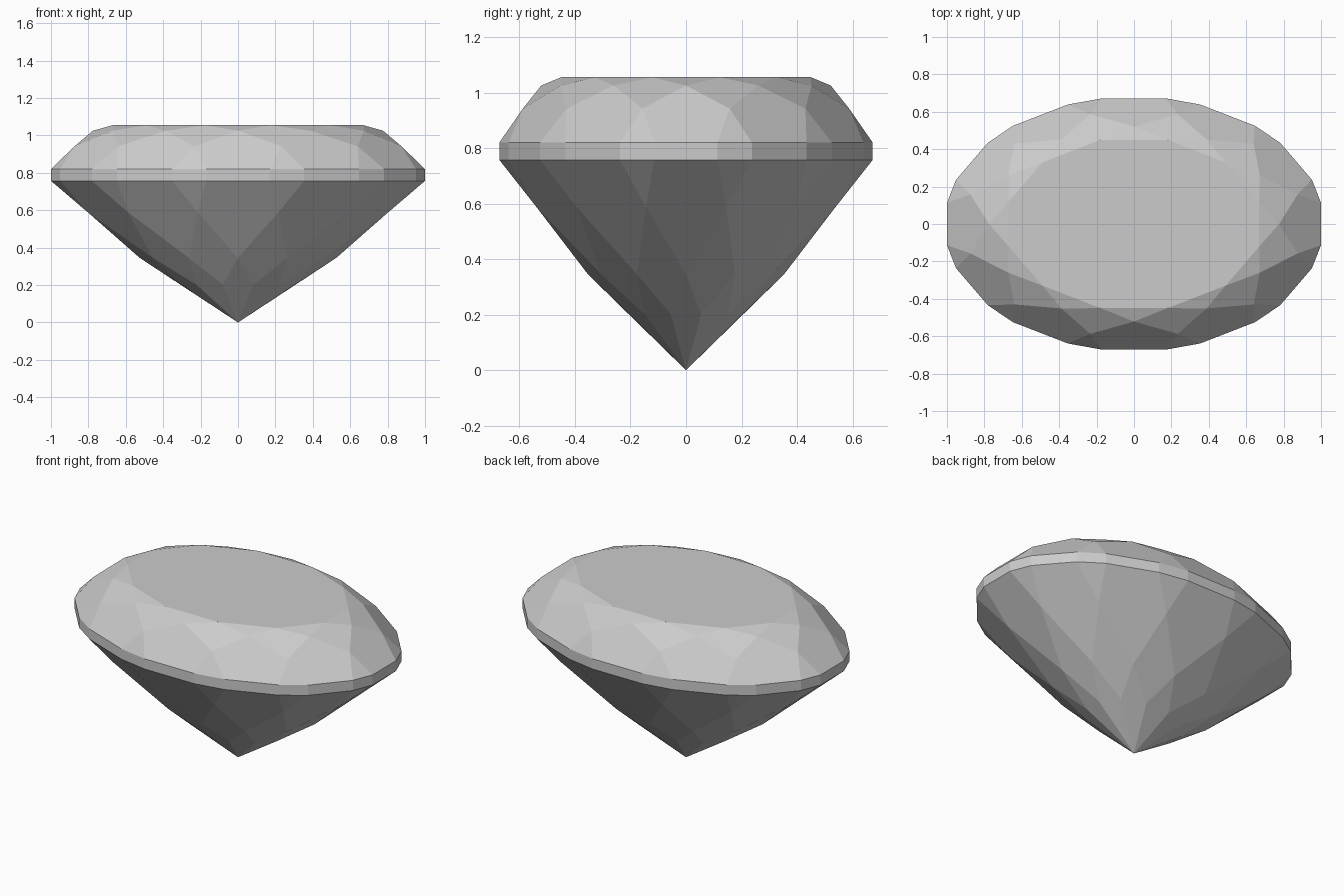
import bpy
import bmesh
from math import sin, cos, radians

cube = bpy.data.objects.get("Cube")
if cube:
    bpy.data.objects.remove(cube, do_unlink=True)

SIDES = 12
STEP = 360 / SIDES
HALF = STEP / 2
LONG = 9.6            # half angle of a long girdle facet
DEPTH = 0.672         # the oval's depth relative to its width
GIRDLE_R, GIRDLE_TOP, GIRDLE_LOW = 1.0142, 0.82, 0.757

stone = bpy.data.materials.new("pale_grey_stone")
stone.use_nodes = True
GREY = (0.6, 0.6, 0.6, 1)
stone.diffuse_color = GREY
stone.node_tree.nodes["Principled BSDF"].inputs["Base Color"].default_value = GREY


def ring(bm, radius, z, offset):
    """One vertex per sector on an oval."""
    angles = [radians(i * STEP + offset) for i in range(SIDES)]
    return [bm.verts.new((radius * sin(a), -radius * DEPTH * cos(a), z)) for a in angles]


def girdle_rings(bm, z):
    return ring(bm, GIRDLE_R, z, -LONG), ring(bm, GIRDLE_R, z, LONG)


def finish(name, bm):
    bmesh.ops.recalc_face_normals(bm, faces=bm.faces)
    mesh = bpy.data.meshes.new(name)
    bm.to_mesh(mesh)
    bm.free()
    mesh.materials.append(stone)
    bpy.context.collection.objects.link(bpy.data.objects.new(name, mesh))


def facets(bm, inner, tips, kites, edge_a, edge_b):
    """Kite, pentagon and corner triangle repeated around the stone."""
    for i in range(SIDES):
        n = (i + 1) % SIDES
        bm.faces.new((inner[i], tips[i], kites[i], tips[n]))
        bm.faces.new((tips[i], kites[i - 1], edge_a[i], edge_b[i], kites[i]))
        bm.faces.new((kites[i], edge_b[i], edge_a[n]))


# Crown: flat table, star triangles, kites and girdle facets
bm = bmesh.new()
table = ring(bm, 0.693, 1.055, HALF)
stars = ring(bm, 0.776, 1.025, 0)
kites = ring(bm, 0.905, 0.942, HALF)
facets(bm, table, stars, kites, *girdle_rings(bm, GIRDLE_TOP))
bm.faces.new(table)
for i in range(SIDES):
    bm.faces.new((table[i - 1], stars[i], table[i]))
finish("crown", bm)

# Girdle: thin upright band of long and short facets
bm = bmesh.new()
top_a, top_b = girdle_rings(bm, GIRDLE_TOP)
low_a, low_b = girdle_rings(bm, GIRDLE_LOW)
for i in range(SIDES):
    n = (i + 1) % SIDES
    bm.faces.new((low_a[i], low_b[i], top_b[i], top_a[i]))
    bm.faces.new((low_b[i], low_a[n], top_a[n], top_b[i]))
finish("girdle", bm)

# Pavilion: kites and girdle facets running down to a point
bm = bmesh.new()
lower = ring(bm, 0.315, 0.202, HALF)
middle = ring(bm, 0.525, 0.345, 0)
upper = ring(bm, 0.83, 0.588, HALF)
facets(bm, lower, middle, upper, *girdle_rings(bm, GIRDLE_LOW))
point = bm.verts.new((0, 0, 0))
for i in range(SIDES):
    bm.faces.new((point, lower[i], middle[i], lower[i - 1]))
finish("pavilion", bm)
